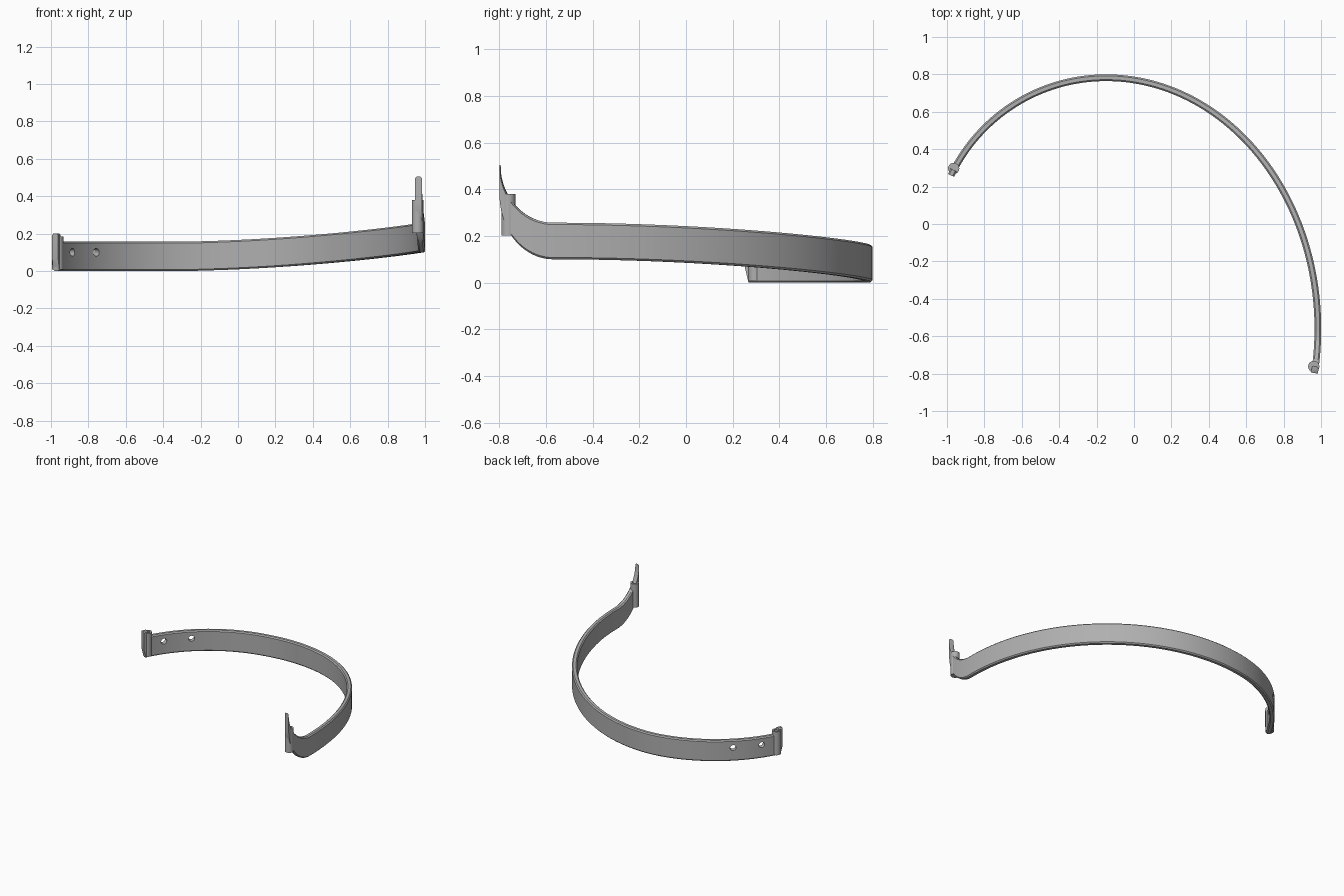
import bpy, bmesh, math
from mathutils import Vector

if "Cube" in bpy.data.objects:
    bpy.data.objects.remove(bpy.data.objects["Cube"])

metal = bpy.data.materials.new("grey_metal")
metal.use_nodes = True
GREY = (0.43, 0.43, 0.43, 1)
metal.diffuse_color = GREY
metal.node_tree.nodes["Principled BSDF"].inputs["Base Color"].default_value = GREY

R = 0.918            # left arc radius
A, B = 1.133, 1.342  # right ellipse radii
CX, TOP_Y = -0.15, 0.782
HALF, BEVEL = 0.018, 0.008
BEND_Y, END_Y = -0.57, -0.797
STEP_T = -1.09


def path(t):
    if t < 0:
        return Vector((CX + R * math.sin(t), TOP_Y - R + R * math.cos(t), 0))
    return Vector((CX + A * math.sin(t), TOP_Y - B + B * math.cos(t), 0))


def normal(t):
    d = path(t + 0.001) - path(t - 0.001)
    return Vector((-d.y, d.x, 0)).normalized()


def angle_at(y):
    return math.acos((y - TOP_Y + B) / B)


def edges(t):
    """Lower and upper height of the band along its length."""
    u = min(max((t + 0.2) / 1.77, 0), 1)
    low = 0.1 * u * u * (3 - 2 * u)
    high = low + 0.157
    if t < STEP_T:
        high = 0.2
        low = 0.06 * max(0, (-1.108 - t) / 0.017)
    y = path(t).y
    if t > 0 and y < BEND_Y:
        s = min((BEND_Y - y) / (BEND_Y - END_Y), 1)
        rise = 1 - math.sqrt(1 - s * s)
        low += 0.27 * rise
        high += 0.248 * rise
    return low, high


def make_object(name, bm):
    bmesh.ops.recalc_face_normals(bm, faces=bm.faces)
    mesh = bpy.data.meshes.new(name)
    bm.to_mesh(mesh)
    bm.free()
    mesh.materials.append(metal)
    obj = bpy.data.objects.new(name, mesh)
    bpy.context.collection.objects.link(obj)
    return obj


def select(obj):
    bpy.ops.object.select_all(action='DESELECT')
    obj.select_set(True)
    bpy.context.view_layer.objects.active = obj


# Band: chamfered section swept along the open curve, with an upturned tip
bend_t = angle_at(BEND_Y)
samples = [-1.125, -1.117, -1.108, STEP_T - 0.001, STEP_T + 0.001]
samples += [STEP_T + 0.001 + (bend_t - STEP_T) * i / 90 for i in range(1, 90)]
samples += [angle_at(BEND_Y + (END_Y - BEND_Y) * math.sin(math.pi / 2 * i / 20))
            for i in range(21)]
bm = bmesh.new()
rings = []
for t in samples:
    p, n = path(t), normal(t)
    low, high = edges(t)
    b = BEVEL
    section = [(-HALF, low + b), (b - HALF, low), (HALF - b, low), (HALF, low + b),
               (HALF, high - b), (HALF - b, high), (b - HALF, high), (-HALF, high - b)]
    rings.append([bm.verts.new(p + n * o + Vector((0, 0, z))) for o, z in section])
for r0, r1 in zip(rings, rings[1:]):
    for i in range(8):
        j = (i + 1) % 8
        bm.faces.new((r0[i], r0[j], r1[j], r1[i]))
bm.faces.new(rings[0])
bm.faces.new(rings[-1])
band = make_object("curved_band", bm)

# Two round holes through the band near its lower end
for i, t in enumerate((-0.957, -0.741)):
    bpy.ops.mesh.primitive_cylinder_add(vertices=32, radius=0.021, depth=0.2)
    cutter = bpy.context.object
    cutter.name = "hole_cutter_%d" % (i + 1)
    cutter.rotation_euler = normal(t).to_track_quat('Z', 'Y').to_euler()
    cutter.location = path(t) + Vector((0, 0, 0.1))
    cutter.hide_render = True
    mod = band.modifiers.new("hole", 'BOOLEAN')
    mod.operation = 'DIFFERENCE'
    mod.object = cutter
    select(band)
    bpy.ops.object.modifier_apply(modifier=mod.name)
    bpy.data.objects.remove(cutter)
select(band)
bpy.ops.object.shade_smooth_by_angle(angle=math.radians(30))


# Hinge barrels: cylinders with a recessed core at each end
def barrel(name, x, y, low, high):
    bm = bmesh.new()
    profile = [(0, low), (0.03, low), (0.03, high), (0.017, high),
               (0.017, high - 0.008), (0, high - 0.008)]
    verts = [bm.verts.new((r, 0, z)) for r, z in profile]
    lines = [bm.edges.new(pair) for pair in zip(verts, verts[1:])]
    bmesh.ops.spin(bm, geom=verts + lines, axis=(0, 0, 1), cent=(0, 0, 0),
                   angle=math.tau, steps=32)
    bmesh.ops.remove_doubles(bm, verts=bm.verts, dist=0.0001)
    obj = make_object(name, bm)
    obj.location = (x, y, 0)
    select(obj)
    bpy.ops.object.shade_smooth_by_angle(angle=math.radians(30))


barrel("lower_hinge_barrel", -0.964, 0.297, 0.008, 0.185)
barrel("upper_hinge_barrel", 0.961, -0.762, 0.203, 0.38)
